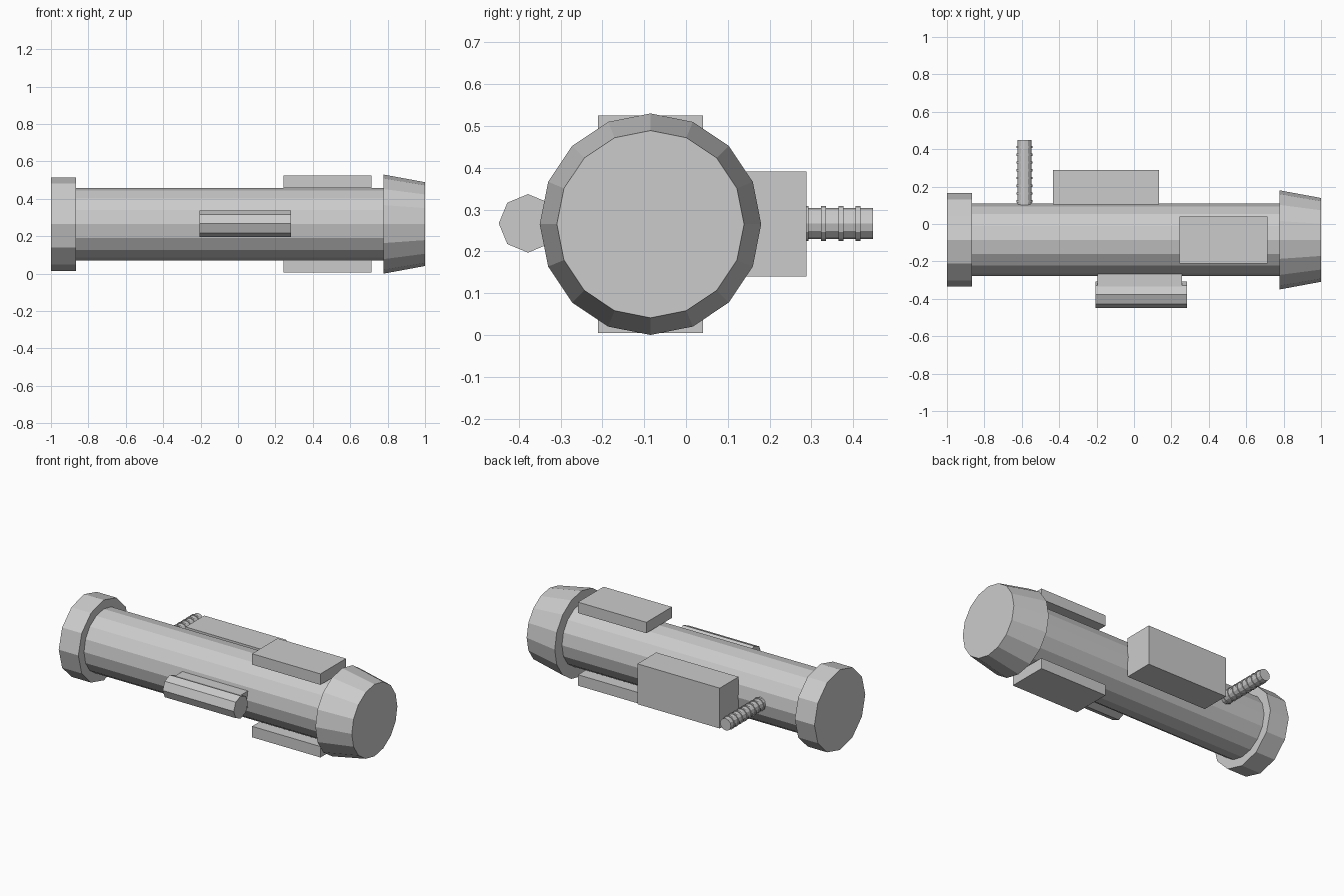
import bpy
from math import pi

if "Cube" in bpy.data.objects:
    bpy.data.objects.remove(bpy.data.objects["Cube"])

AY, AZ = -0.085, 0.265   # main axis position


def tube(name, axis, a, b, u, v, r1, r2, sides):
    """Flat-faced cylinder or cone running from a to b along x or y."""
    mid = (a + b) / 2
    if axis == 'x':
        loc, rot = (mid, u, v), (0, pi / 2, 0)
    else:
        loc, rot = (u, mid, v), (-pi / 2, 0, 0)
    bpy.ops.mesh.primitive_cone_add(vertices=sides, radius1=r1, radius2=r2,
                                    depth=b - a, location=loc, rotation=rot)
    bpy.context.object.name = name


def box(name, x, y, z):
    """Box from three (min, max) ranges."""
    bpy.ops.mesh.primitive_cube_add(size=1, location=[sum(p) / 2 for p in (x, y, z)])
    ob = bpy.context.object
    ob.name = name
    ob.scale = [p[1] - p[0] for p in (x, y, z)]


# main barrel with rear cap and tapered head
tube("body", 'x', -0.9, 0.82, AY, AZ, 0.194, 0.194, 16)
tube("rear_cap", 'x', -1.0, -0.865, AY, AZ, 0.25, 0.25, 12)
tube("tapered_head", 'x', 0.778, 1.0, AY, AZ, 0.265, 0.224, 16)

# plates above and below the barrel
for name, s in (("top_plate", 1), ("bottom_plate", -1)):
    box(name, (0.244, 0.715), (-0.21, 0.041),
        sorted((AZ + s * 0.192, AZ + s * 0.26)))

# box on the back side
box("side_box", (-0.434, 0.133), (0.103, 0.288), (0.14, 0.391))

# ribbed rod on the back side
tube("rod", 'y', 0.09, 0.448, -0.586, AZ + 0.002, 0.037, 0.037, 12)
for i in range(8):
    y = 0.412 - i * 0.0415
    tube(f"rod_ring_{i + 1}", 'y', y - 0.006, y + 0.006, -0.586, AZ + 0.002,
         0.042, 0.042, 12)

# small tube on the front side and its mount
tube("side_tube", 'x', -0.205, 0.284, -0.378, AZ + 0.002, 0.07, 0.07, 8)
box("tube_mount", (-0.195, 0.256), (-0.34, -0.26), (0.216, 0.319))
